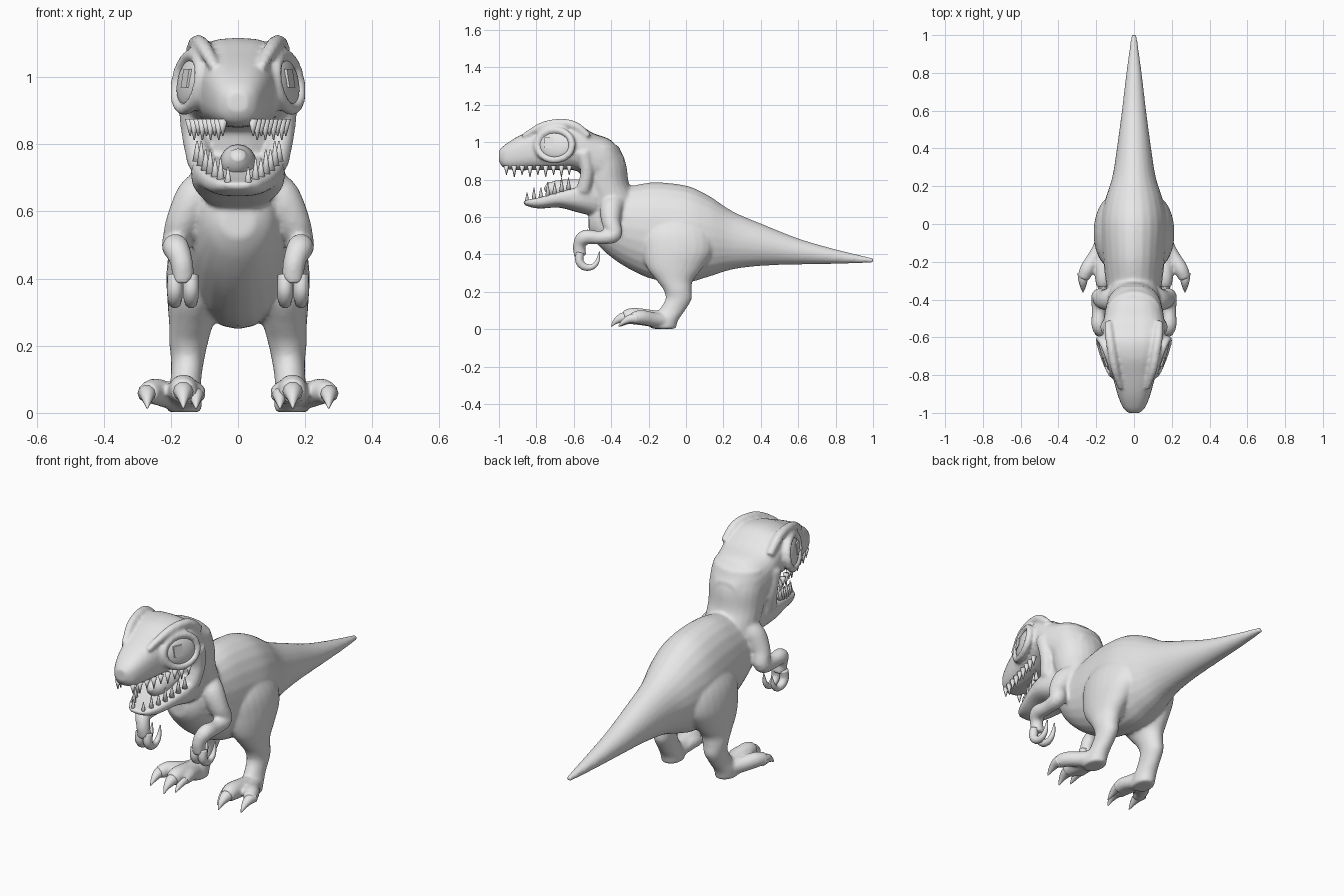
import bpy, bmesh, math
from mathutils import Vector, Matrix

cube = bpy.data.objects.get("Cube")
if cube:
    bpy.data.objects.remove(cube)

GREY = (0.8, 0.8, 0.8, 1)
grey = bpy.data.materials.new("plain_grey")
grey.use_nodes = True
grey.diffuse_color = GREY
grey.node_tree.nodes["Principled BSDF"].inputs["Base Color"].default_value = GREY


def spline(rows, steps=5):
    """Catmull-Rom resampling of rows of numbers."""
    out = []
    for i in range(len(rows) - 1):
        a, b, c, d = (Vector(rows[max(0, min(len(rows) - 1, i + k))]) for k in (-1, 0, 1, 2))
        for s in range(steps):
            t = s / steps
            out.append(b + (c - a) * (t / 2) + (a * 2 - b * 5 + c * 4 - d) * (t * t / 2)
                       + (b * 3 - a - c * 3 + d) * (t ** 3 / 2))
    return out + [Vector(rows[-1])]


def loft(bm, sections, power=2.0, dish=0.0, sides=24):
    """Skin closed rings given as (centre, u, v); dish hollows the v side."""
    rings = []
    for centre, u, v in sections:
        ring = []
        for k in range(sides):
            a = 2 * math.pi * k / sides
            c, s = math.cos(a), math.sin(a)
            p = math.copysign(abs(c) ** (2 / power), c)
            q = math.copysign(abs(s) ** (2 / power), s)
            q -= dish * max(0, s) ** 2
            ring.append(bm.verts.new(centre + u * p + v * q))
        rings.append(ring)
    for r0, r1 in zip(rings, rings[1:]):
        for k in range(sides):
            j = (k + 1) % sides
            bm.faces.new((r0[k], r0[j], r1[j], r1[k]))
    bm.faces.new(rings[0][::-1])
    bm.faces.new(rings[-1])


def lengthwise(bm, rows, power=2.0, dish=0.0):
    """Rows of y, top, bottom, half width."""
    loft(bm, [(Vector((0, y, (t + b) / 2)), Vector((w, 0, 0)), Vector((0, 0, (t - b) / 2)))
              for y, t, b, w in spline(rows)], power, dish)


def upright(bm, rows):
    """Rows of z, x, y, half width, half depth."""
    loft(bm, [(Vector((x, y, z)), Vector((w, 0, 0)), Vector((0, d, 0)))
              for z, x, y, w, d in spline(rows)])


def tube(bm, rows, side=1, sides=16):
    """Rows of x, y, z, radius, mirrored by side."""
    pts = spline([(x * side, y, z, r) for x, y, z, r in rows])
    sections = []
    for i, p in enumerate(pts):
        t = (pts[min(i + 1, len(pts) - 1)] - pts[max(i - 1, 0)]).to_3d().normalized()
        u = (Vector((1, 0, 0)) - t * t.x).normalized()
        sections.append((p.to_3d(), u * p.w, t.cross(u) * p.w))
    loft(bm, sections, sides=sides)


def finish(name, bm, smooth=True):
    bmesh.ops.recalc_face_normals(bm, faces=bm.faces)
    mesh = bpy.data.meshes.new(name)
    bm.to_mesh(mesh)
    bm.free()
    mesh.materials.append(grey)
    for p in mesh.polygons:
        p.use_smooth = smooth
    ob = bpy.data.objects.new(name, mesh)
    bpy.context.collection.objects.link(ob)
    return ob


# Skin: torso with tail, neck, skull and lower jaw
skin = bmesh.new()
lengthwise(skin, [(-.52, .62, .52, .05), (-.48, .70, .46, .10), (-.40, .75, .385, .135),
                  (-.30, .765, .32, .15), (-.17, .785, .265, .165), (0, .768, .25, .175),
                  (.12, .715, .28, .155), (.25, .63, .32, .115), (.42, .557, .34, .088),
                  (.61, .482, .346, .063), (.82, .422, .35, .038), (1.0, .38, .355, .014)])
upright(skin, [(.98, 0, -.46, .14, .10), (.88, 0, -.445, .148, .125), (.78, 0, -.43, .143, .125),
               (.70, 0, -.40, .138, .135), (.60, 0, -.36, .13, .14)])
lengthwise(skin, [(-1.0, .955, .895, .03), (-.97, .985, .86, .06), (-.90, 1.03, .85, .088),
                  (-.80, 1.075, .85, .115), (-.70, 1.112, .85, .142), (-.60, 1.11, .85, .162),
                  (-.50, 1.05, .80, .16), (-.40, 1.01, .75, .135), (-.33, .92, .76, .07)], 2.6)
lengthwise(skin, [(-.48, .82, .60, .12), (-.58, .80, .625, .14), (-.68, .76, .65, .125),
                  (-.78, .725, .645, .093), (-.84, .705, .655, .065), (-.87, .69, .67, .03)], 2.6, .5)

EYE = Vector((.142, -.70, .985))
ALONG = Vector((.34, .94, 0))
OUT = Vector((.94, -.34, 0))
UP = Vector((-.15, 0, 1))
claws = bmesh.new()
fingers = bmesh.new()
for side in (1, -1):
    # Eye rim, brow and cheek
    rim = []
    for k in range(13):
        a = 2 * math.pi * k / 12
        p = EYE + ALONG * (.1 * math.cos(a)) + UP * (.08 * math.sin(a)) + OUT * .006
        rim.append((*p, .019))
    tube(skin, rim, side)
    tube(skin, [(.07, -.87, 1.03, .015), (.10, -.77, 1.085, .022), (.118, -.67, 1.102, .024),
                (.13, -.59, 1.085, .024), (.135, -.52, 1.03, .02)], side)
    tube(skin, [(.14, -.55, .95, .04), (.135, -.53, .84, .035), (.11, -.55, .74, .04)], side)
    # Leg
    upright(skin, [(.62, side * .09, -.05, .05, .10), (.52, side * .10, -.05, .095, .185),
                   (.42, side * .115, -.045, .098, .19), (.33, side * .13, -.06, .08, .15),
                   (.26, side * .14, -.06, .065, .097), (.21, side * .147, -.045, .058, .075),
                   (.16, side * .15, -.04, .05, .07), (.10, side * .155, -.075, .046, .07),
                   (.05, side * .16, -.11, .052, .07), (.002, side * .16, -.12, .052, .065)])
    # Toes with claws: tip x, tip y, thickness
    for tx, ty, r in ((.163, -.40, .045), (.27, -.36, .039), (.125, -.355, .035)):
        knuckle = .16 + (tx - .16) * .8
        tube(skin, [(.165, -.10, r + .006, r), ((.16 + knuckle) / 2, -.17, r + .012, r),
                    (knuckle, ty + .12, r + .025, r), (tx, ty + .07, r + .018, r * .8)], side)
        tube(claws, [(tx, ty + .10, r + .02, r * .75), (tx, ty + .06, r + .016, r * .62),
                     (tx, ty + .025, r - .002, r * .36), (tx, ty, .015, .003)], side, 10)
    # Arm and hand
    tube(skin, [(.09, -.38, .67, .06), (.125, -.40, .64, .062), (.165, -.40, .57, .05),
                (.185, -.385, .505, .042), (.188, -.46, .49, .036), (.185, -.54, .492, .04),
                (.168, -.57, .45, .034), (.163, -.565, .39, .034)], side)
    for x in (.14, .188):
        tube(fingers, [(x, -.565, .41, .022), (x, -.57, .365, .023), (x, -.545, .335, .021),
                       (x, -.505, .332, .016), (x, -.475, .36, .012), (x, -.462, .415, .003)], side, 10)
body = finish("body_skin", skin)
remesh = body.modifiers.new("merge", 'REMESH')
remesh.mode = 'VOXEL'
remesh.voxel_size = .009
remesh.use_smooth_shade = True
relax = body.modifiers.new("relax", 'SMOOTH')
relax.factor = .5
relax.iterations = 5
finish("toe_claws", claws)
finish("finger_claws", fingers)

# Eyes with thin pupil plates
for side, label in ((1, "left"), (-1, "right")):
    flip = Matrix.Diagonal((side, 1, 1, 1))
    frame = Matrix((OUT, ALONG, Vector((-.15, 0, 1)))).transposed().to_4x4()
    place = flip @ Matrix.Translation(EYE) @ frame
    ball = bmesh.new()
    bmesh.ops.create_uvsphere(ball, u_segments=24, v_segments=16, radius=1,
                              matrix=place @ Matrix.Diagonal((.026, .092, .073, 1)))
    finish(label + "_eye", ball)
    plate = bmesh.new()
    bmesh.ops.create_cube(plate, size=1, matrix=place @ Matrix.Translation((.024, -.025, .012))
                          @ Matrix.Diagonal((.008, .05, .055, 1)))
    finish(label + "_pupil", plate, False)

# Teeth and tongue
teeth = bmesh.new()


def tooth(x, y, z, length, radius):
    turn = Matrix.Rotation(math.pi if length < 0 else 0, 4, 'X')
    bmesh.ops.create_cone(teeth, segments=8, radius1=radius, radius2=.002, depth=abs(length),
                          matrix=Matrix.Translation((x, y, z + length / 2)) @ turn, cap_ends=True)


for side in (1, -1):
    for k in range(9):
        y = -.96 + k * .042
        tooth(side * (.045 + k * .0122), y, .875, -.062 if k % 2 else -.05, .015)
    for k in range(7):
        y = -.85 + k * .037
        tooth(side * (.03 + .092 * (k / 6) ** .8), y, .67 + k * .013, .075 if k % 2 else .062, .014)
finish("teeth", teeth)

tongue = bmesh.new()
tube(tongue, [(0, -.56, .75, .05), (0, -.64, .745, .055), (0, -.71, .75, .045), (0, -.75, .77, .02)])
finish("tongue", tongue)
